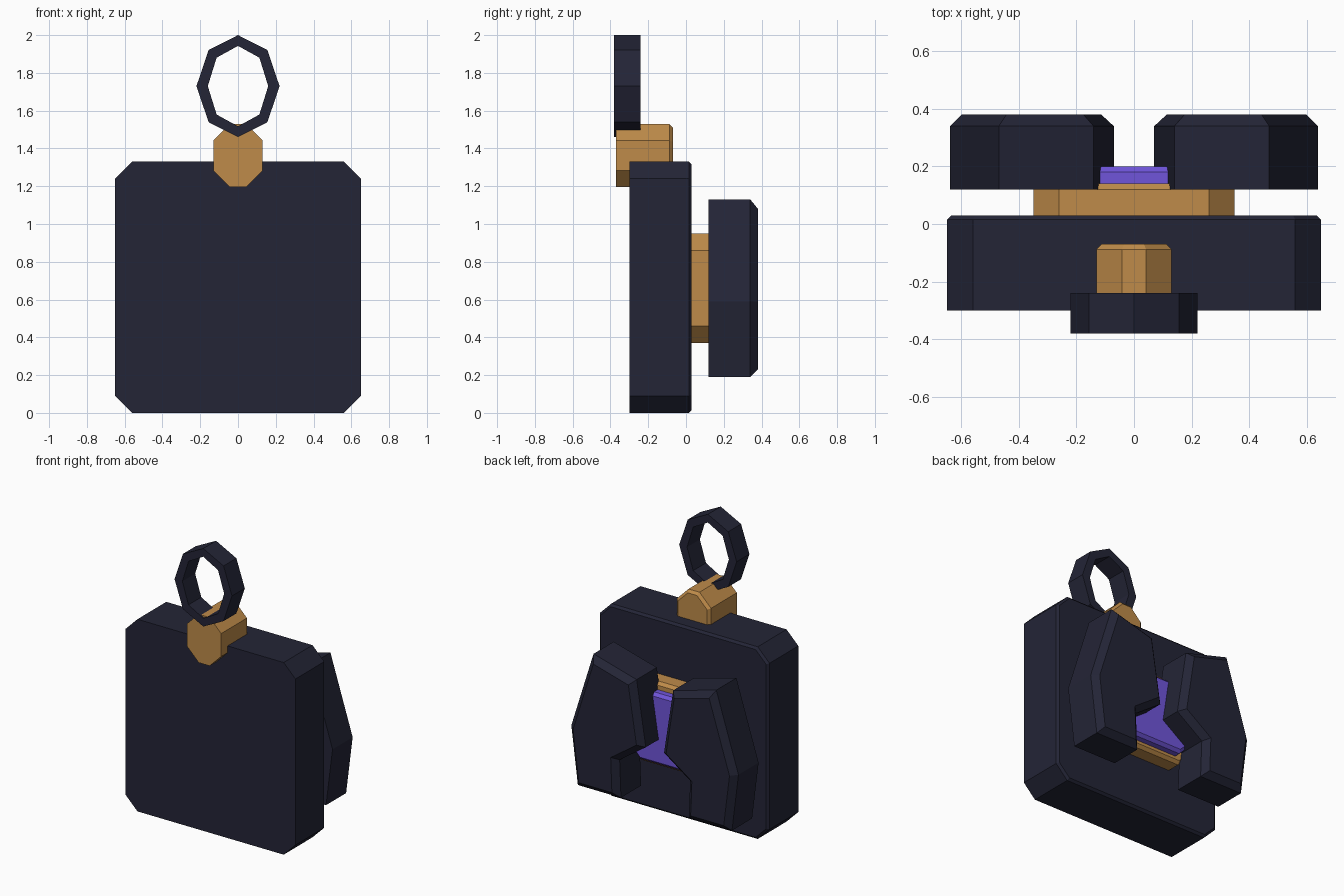
import bpy
import bmesh
import math

if "Cube" in bpy.data.objects:
    bpy.data.objects.remove(bpy.data.objects["Cube"], do_unlink=True)


def make_material(name, rgb):
    mat = bpy.data.materials.new(name)
    mat.use_nodes = True
    mat.diffuse_color = (*rgb, 1)
    mat.node_tree.nodes["Principled BSDF"].inputs["Base Color"].default_value = (*rgb, 1)
    return mat


navy = make_material("dark navy", (0.017, 0.018, 0.037))
gold = make_material("brass gold", (0.52, 0.26, 0.068))
purple = make_material("violet", (0.16, 0.09, 0.70))


def finish(bm, name, mat):
    bmesh.ops.recalc_face_normals(bm, faces=bm.faces)
    mesh = bpy.data.meshes.new(name)
    bm.to_mesh(mesh)
    bm.free()
    mesh.materials.append(mat)
    obj = bpy.data.objects.new(name, mesh)
    bpy.context.collection.objects.link(obj)
    return obj


def slab(name, outline, front, back, bevel, mat):
    """Extrude an (x, z) outline from front to back, bevelling the back rim."""
    bm = bmesh.new()
    base = bm.faces.new([bm.verts.new((x, front, z)) for x, z in outline])
    geom = bmesh.ops.extrude_face_region(bm, geom=[base], use_keep_orig=True)["geom"]
    for v in geom:
        if isinstance(v, bmesh.types.BMVert):
            v.co.y = back
    rim = [e for e in bm.edges if all(abs(v.co.y - back) < 1e-5 for v in e.verts)]
    bmesh.ops.recalc_face_normals(bm, faces=bm.faces)
    bmesh.ops.bevel(bm, geom=rim, offset=bevel, segments=1, affect='EDGES')
    return finish(bm, name, mat)


def chamfered(half, low, high, cut):
    """Rectangle outline with its four corners cut off."""
    return [(-half + cut, low), (half - cut, low), (half, low + cut),
            (half, high - cut), (half - cut, high), (-half + cut, high),
            (-half, high - cut), (-half, low + cut)]


# Main case, hanger block and the layered plates on the back
slab("case_body", chamfered(0.65, 0, 1.33, 0.09), -0.30, 0.03, 0.015, navy)
slab("hanger_block", chamfered(0.13, 1.195, 1.53, 0.088), -0.37, -0.07, 0.018, gold)
slab("back_plate", chamfered(0.35, 0.37, 0.95, 0.09), 0.03, 0.14, 0.02, gold)
slab("core_gem", chamfered(0.30, 0.41, 0.90, 0.08), 0.14, 0.20, 0.02, purple)

# Pair of angular back wings
wing = [(0.14, 1.04), (0.47, 1.13), (0.64, 0.59), (0.59, 0.19),
        (0.26, 0.19), (0.27, 0.45), (0.07, 0.59)]
for side, sign in (("left", 1), ("right", -1)):
    slab(side + "_wing", [(sign * x, z) for x, z in wing], 0.12, 0.38, 0.04, navy)

# Eight-sided hanging ring
bm = bmesh.new()
SIDES = 8
sections = []
for i in range(SIDES):
    a = math.tau * i / SIDES
    sections.append([bm.verts.new((rx * math.cos(a), y, 1.73 + rz * math.sin(a)))
                     for rx, rz, y in ((0.22, 0.27, -0.38), (0.22, 0.27, -0.24),
                                       (0.16, 0.213, -0.24), (0.16, 0.213, -0.38))])
for i in range(SIDES):
    p, q = sections[i], sections[(i + 1) % SIDES]
    for k in range(4):
        n = (k + 1) % 4
        bm.faces.new((p[k], p[n], q[n], q[k]))
finish(bm, "hanging_ring", navy)
